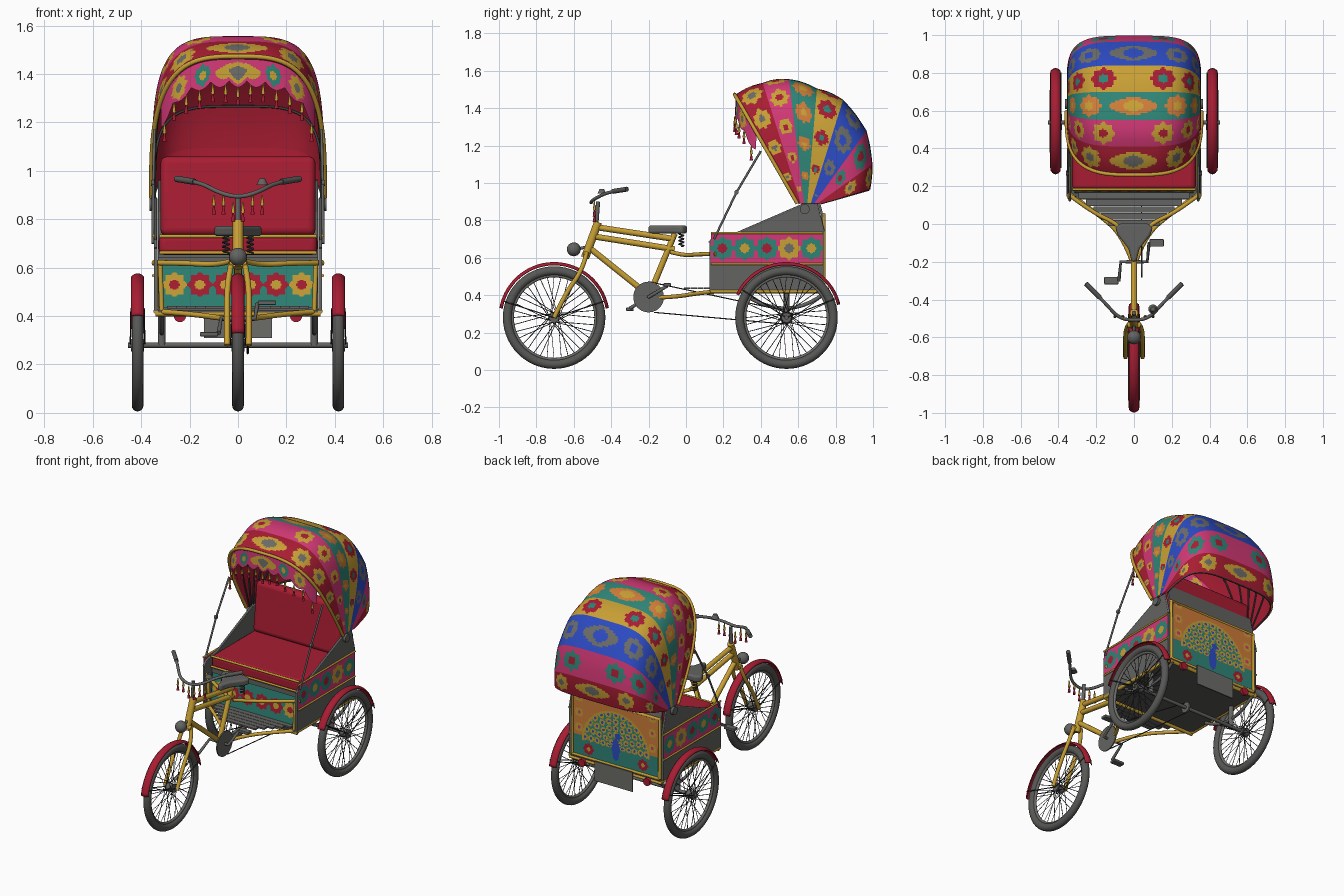
import bpy, bmesh, math
from math import sin, cos, pi, hypot, atan2
from mathutils import Vector, Matrix

if "Cube" in bpy.data.objects:
    bpy.data.objects.remove(bpy.data.objects["Cube"])

# ---- palette
COLOURS = {"crimson": (.39, .012, .032), "pink": (.64, .04, .18), "teal": (.028, .23, .18),
           "gold": (.58, .35, .035), "blue": (.025, .07, .55), "orange": (.62, .2, .04),
           "steel": (.15, .15, .14), "grey": (.125, .125, .122), "rubber": (.095, .095, .092),
           "dark": (.045, .045, .045)}
NAMES = list(COLOURS)
MATS = []
for key, rgb in COLOURS.items():
    m = bpy.data.materials.new(key)
    m.use_nodes = True
    m.diffuse_color = (*rgb, 1)
    bsdf = m.node_tree.nodes["Principled BSDF"]
    bsdf.inputs["Base Color"].default_value = (*rgb, 1)
    bsdf.inputs["Roughness"].default_value = .6
    MATS.append(m)


# ---- helpers
def finish(name, bm, mat=None, bevel=0):
    bmesh.ops.recalc_face_normals(bm, faces=bm.faces)
    me = bpy.data.meshes.new(name)
    bm.to_mesh(me)
    bm.free()
    for m in ([MATS[NAMES.index(mat)]] if mat else MATS):
        me.materials.append(m)
    ob = bpy.data.objects.new(name, me)
    bpy.context.collection.objects.link(ob)
    if bevel:
        mod = ob.modifiers.new("Bevel", 'BEVEL')
        mod.width, mod.segments = bevel, 4
    return ob


def box(name, mat, centre, size, bevel=0, tilt=0):
    bm = bmesh.new()
    bmesh.ops.create_cube(bm, size=1, matrix=Matrix.Translation(centre)
                          @ Matrix.Rotation(tilt, 4, 'X') @ Matrix.Diagonal((*size, 1)))
    return finish(name, bm, mat, bevel)


def disc(name, mat, centre, r, depth, axis='X', r2=None, n=24):
    bm = bmesh.new()
    turn = Matrix.Rotation(pi / 2, 4, {'X': 'Y', 'Y': 'X'}[axis]) if axis != 'Z' else Matrix()
    bmesh.ops.create_cone(bm, cap_ends=True, segments=n, radius1=r, radius2=r if r2 is None else r2,
                          depth=depth, matrix=Matrix.Translation(centre) @ turn)
    return finish(name, bm, mat)


def prism(name, mat, pts, push, bevel=0):
    bm = bmesh.new()
    face = bm.faces.new([bm.verts.new(p) for p in pts])
    out = bmesh.ops.extrude_face_region(bm, geom=[face])["geom"]
    bmesh.ops.translate(bm, vec=push, verts=[g for g in out if isinstance(g, bmesh.types.BMVert)])
    return finish(name, bm, mat, bevel)


def tube(name, mat, paths, r, curved=False, res=4):
    cu = bpy.data.curves.new(name, 'CURVE')
    cu.dimensions, cu.bevel_depth, cu.bevel_resolution, cu.use_fill_caps = '3D', r, res, True
    for path in paths:
        sp = cu.splines.new('NURBS' if curved else 'POLY')
        sp.points.add(len(path) - 1)
        for pt, co in zip(sp.points, path):
            pt.co = (*co, 1)
        if curved:
            sp.use_endpoint_u, sp.order_u, sp.resolution_u = True, 3, 6
    cu.materials.append(MATS[NAMES.index(mat)])
    ob = bpy.data.objects.new(name, cu)
    bpy.context.collection.objects.link(ob)
    bpy.ops.object.select_all(action='DESELECT')
    ob.select_set(True)
    bpy.context.view_layer.objects.active = ob
    bpy.ops.object.convert(target='MESH')


def both(*paths):
    return list(paths) + [[(-x, y, z) for x, y, z in p] for p in paths]


def surf(name, fn, nu, nv, rule):
    """Grid surface over u, v in 0..1, coloured per face by rule(u, v)."""
    bm = bmesh.new()
    g = [[bm.verts.new(fn(i / nu, j / nv)) for j in range(nv + 1)] for i in range(nu + 1)]
    for i in range(nu):
        for j in range(nv):
            f = bm.faces.new((g[i][j], g[i + 1][j], g[i + 1][j + 1], g[i][j + 1]))
            f.material_index = NAMES.index(rule((i + .5) / nu, (j + .5) / nv))
    return finish(name, bm)


def flower(du, dv, r):
    d = hypot(du, dv) / (r * (1 + .1 * cos(8 * atan2(dv, du))))
    return 2 if d < .42 else 1 if d < 1 else 0


def flower_row(width, height, styles, size):
    n = len(styles)

    def rule(u, v):
        k = min(int(u * n), n - 1)
        return styles[k][flower((u * n - k - .5) * width / n, (v - .5) * height, size * height)]
    return rule


def tassels(name, spots, length):
    for part, mat, top, bot, r in (("caps", "gold", 0, .55, .008), ("skirts", "crimson", .5, 1, .009)):
        bm = bmesh.new()
        for p in spots:
            mid = Vector(p) - Vector((0, 0, length * (top + bot) / 2))
            bmesh.ops.create_cone(bm, cap_ends=True, segments=10, radius1=r, radius2=r / 3,
                                  depth=length * (bot - top), matrix=Matrix.Translation(mid))
        finish(name + "_" + part, bm, mat)


# ---- wheels and mudguards
HUB = .28


def wheel(name, x, y):
    for part, mat, big, small in (("tyre", "rubber", .25, .024), ("rim", "steel", .224, .009)):
        bpy.ops.mesh.primitive_torus_add(location=(x, y, HUB), rotation=(0, pi / 2, 0), major_segments=56,
                                         minor_segments=16, major_radius=big, minor_radius=small)
        ob = bpy.context.object
        ob.name = name + "_" + part
        ob.data.materials.append(MATS[NAMES.index(mat)])
    spokes = []
    for i in range(36):
        a = i * pi / 18
        b = a + (.9 if i % 4 < 2 else -.9)
        spokes.append([(x + .022 * (-1) ** i, y + .025 * cos(b), HUB + .025 * sin(b)),
                       (x, y + .222 * cos(a), HUB + .222 * sin(a))])
    tube(name + "_spokes", "dark", spokes, .002, res=0)
    disc(name + "_hub", "grey", (x, y, HUB), .026, .055)


def mudguard(name, x, y, a0, a1):
    def fn(u, v):
        a, w = math.radians(a0 + (a1 - a0) * u), 2 * v - 1
        r = .297 - .014 * w * w
        return (x + .027 * w, y + r * cos(a), HUB + r * sin(a))
    ob = surf(name, fn, 40, 8, lambda u, v: "crimson")
    ob.modifiers.new("Thickness", 'SOLIDIFY').thickness = .005
    tube(name + "_stays", "dark", [[(x + s * .03, y, HUB), fn(t, .5 + s / 2)]
                                   for s in (-1, 1) for t in (.05, .95)], .003)


REAR, FRONT = .537, -.705
for side, s in (("left", 1), ("right", -1)):
    wheel("rear_wheel_" + side, s * .415, REAR)
    mudguard("rear_mudguard_" + side, s * .415, REAR, 14, 155)
wheel("front_wheel", 0, FRONT)
mudguard("front_mudguard", 0, FRONT, 10, 170)
tube("rear_axle", "grey", [[(-.455, REAR, HUB), (.455, REAR, HUB)]], .011)
tube("leaf_springs", "grey", both([(.315, .3, .41), (.315, REAR, .25), (.315, .74, .41)]), .01, True)
tube("spring_posts", "grey", both([(.315, REAR, HUB), (.315, REAR, .42)]), .016)

# ---- cycle frame
tube("fork", "gold", both([(.045, FRONT, HUB), (.045, -.65, .4), (.045, -.55, .54), (.025, -.53, .63)]), .012, True)
tube("head_tube", "gold", [[(0, -.54, .6), (0, -.47, .79)]], .022)
tube("fork_crown", "gold", [[(-.035, -.535, .62), (.035, -.535, .62)]], .015)
tube("main_tubes", "gold", [[(0, -.49, .765), (0, -.06, .7)], [(0, -.5, .715), (0, -.06, .645)],
                            [(0, -.525, .66), (0, -.2, .4)], [(0, -.06, .73), (0, -.2, .39)]], .016)
tube("footwell_rails", "gold", both(
    [(.02, -.08, .63), (.08, 0, .61), (.22, .06, .62), (.35, .16, .62)],
    [(.01, -.2, .385), (.06, -.06, .39), (.2, .06, .41), (.34, .16, .42)]), .011, True)
tube("floor_rails", "gold", both([(.34, .13, .42), (.34, .74, .42)],
                                 [(.322, .145, .63), (.315, .14, .42)]), .01)
tube("cross_bars", "gold", [[(-.34, y, .41), (.34, y, .41)] for y in (.14, .735)], .011)
tube("steering_stem", "grey", [[(0, -.48, .77), (0, -.47, .9)]], .011)
tube("handlebar", "grey", [[(x * s, y, z) for s, x, y, z in (
    (-1, .25, -.32, .965), (-1, .16, -.41, .955), (-1, .08, -.5, .91), (1, 0, -.51, .89),
    (1, .08, -.5, .91), (1, .16, -.41, .955), (1, .25, -.32, .965))]], .009, True)
tube("grips", "rubber", both([(.18, -.39, .955), (.255, -.315, .967)]), .013)
disc("bell", "grey", (.1, -.45, .955), .024, .025, 'Z', .012)
tassels("handlebar_tassels", [(x * .04 - .1, -.49, .9 - .03 * (x in (2, 3))) for x in range(6)], .08)
bm = bmesh.new()
bmesh.ops.create_uvsphere(bm, u_segments=20, v_segments=12, radius=.037,
                          matrix=Matrix.Translation((0, -.6, .645)))
finish("headlamp", bm, "grey")
tube("headlamp_bracket", "grey", [[(0, -.59, .645), (0, -.52, .66)]], .008)

# ---- saddle
half = [(.012, -.2), (.03, -.13), (.085, -.06), (.1, -.02), (.07, .005)]
outline = half + [(-x, y) for x, y in reversed(half)]
prism("saddle", "grey", [(x, y, .73) for x, y in outline], (0, 0, .042), .017)
coil = [(.013 * cos(t * .9), .013 * sin(t * .9), .66 + t * .0026) for t in range(29)]
tube("saddle_springs", "dark", [[(x + s * .05, y - .025, z) for x, y, z in coil] for s in (-1, 1)], .004)

# ---- drive train
CRANK = Vector((0, -.2, .39))
disc("chainring", "grey", CRANK + Vector((.04, 0, 0)), .082, .008, n=40)
disc("rear_sprocket", "grey", (.04, REAR, HUB), .035, .01)
tube("chain", "dark", [[(.04, -.2, .472), (.04, REAR, .315)], [(.04, -.17, .308), (.04, REAR, .245)]], .003)
tube("cranks", "grey", [[CRANK, CRANK + Vector((s * .07, 0, 0)), CRANK + Vector((s * .08, s * .1, s * .06))]
                        for s in (-1, 1)], .009)
for side, s in (("left", 1), ("right", -1)):
    box("pedal_" + side, "grey", CRANK + Vector((s * .12, s * .1, s * .065)), (.075, .04, .018), .004)

# ---- footwell
for i in range(5):
    y = .005 + .036 * i
    box(f"floor_slat_{i}", "grey", (0, y, .437), (.26 + 2.2 * y, .033, .01))
EDGE, MIDDLE = ("teal", "gold", "crimson"), ("teal", "crimson", "gold")
surf("footwell_panel", lambda u, v: (.63 * u - .315, .165 + .018 * v, .435 + .19 * v), 126, 38,
     flower_row(.63, .19, [EDGE, MIDDLE, MIDDLE, MIDDLE, MIDDLE, EDGE], .25))

# ---- passenger body
box("body_floor", "rubber", (0, .435, .42), (.66, .61, .012))
box("seat_base", "grey", (0, .46, .535), (.66, .53, .22))
PROFILE = [(.125, .42), (.735, .42), (.735, .74), (.7, .885), (.63, .885), (.26, .725), (.15, .71), (.125, .68)]
for side, s in (("left", 1), ("right", -1)):
    prism("side_panel_" + side, "grey", [(s * .333, y, z) for y, z in PROFILE], (s * .014, 0, 0))
    surf("side_band_" + side, lambda u, v: (s * .349, .135 + .595 * u, .57 + .16 * v), 150, 40,
         flower_row(.595, .16, [("pink", "teal", "crimson"), ("pink", "teal", "gold"), ("pink", "teal", "crimson"),
                                ("pink", "gold", "steel"), ("pink", "teal", "gold")], .36))
    disc("hood_pivot_" + side, "grey", (s * .355, .635, .86), .026, .02)
    disc("rear_reflector_" + side, "crimson", (s * .24, .75, .4), .025, .02, 'Y')
tube("band_trim", "gold", both(*[[(.35, .135, z), (.35, .733, z)] for z in (.567, .733)]), .006)
tube("armrest_edge", "grey", both([(.341, y, z) for y, z in PROFILE[2:]]), .007)
box("seat_cushion", "crimson", (0, .415, .695), (.655, .47, .085), .025)
tube("seat_piping", "gold", [[(-.325, .183, z), (.325, .183, z)] for z in (.662, .73)], .007)
box("seat_back", "crimson", (0, .655, .895), (.64, .075, .33), .028, -.12)
box("back_board", "grey", (0, .727, .63), (.66, .012, .4))
box("upper_back_board", "grey", (0, .712, .89), (.66, .012, .15), 0, .25)
box("hanging_plate", "steel", (0, .76, .375), (.28, .008, .13))


# ---- painted tail panel: a fanned bird above a flowered ground
def tail(u, v):
    x, z = .62 * u - .31, .38 * v
    r, a = hypot(x, z - .1), atan2(z - .1, x)
    if hypot(x / .028, (z - .1) / .075) < 1 or hypot(x - .015, z - .19) < .02:
        return "blue"
    if z > .1 and r < .25:
        ring = int((r - .03) / .044)
        if r > .235:
            return "gold"
        ray = (a * (5 + 2 * ring) / pi) % 1
        return ("teal", "gold", "blue")[flower((ray - .5) * .05, (r - .03) % .044 - .022, .021)]
    if z > .13:
        return ("orange", "gold", "pink")[flower(abs(x) - .27, (z - .13) % .1 - .05, .03)]
    return ("teal", "crimson", "gold")[flower(abs(x) - .2, z - .05, .035)]


surf("tail_panel", lambda u, v: (.31 - .62 * u, .74, .445 + .38 * v), 124, 76, tail)
tube("tail_frame", "gold", [[(-.322, .735, .435), (.322, .735, .435), (.322, .735, .832),
                             (-.322, .735, .832), (-.322, .735, .435)]], .011)

# ---- folding hood: gores stretched between fanned bows
CREST = [(.262, 1.47), (.41, 1.535), (.55, 1.555), (.7, 1.505), (.84, 1.445), (.965, 1.28), (.997, 1.1), (.985, .965)]
GORES = [("crimson", "gold", "steel"), ("pink", "gold", "crimson"), ("teal", "orange", "gold"),
         ("gold", "crimson", "teal"), ("blue", "steel", "blue"), ("pink", "teal", "crimson"),
         ("crimson", "gold", "steel")]


def bow(k, t, shrink=1.0, swell=0.0):
    a, p = pi * t, 3.2 + .4 * min(k, 2)
    r = shrink * (abs(cos(a)) ** p + abs(sin(a)) ** p) ** (-1 / p)
    base = Vector((0, .595 + .018 * k, .89))
    rise = Vector((0, *CREST[k])) - base
    return base + rise * r * sin(a) * (1 + swell) + Vector((.356 * r * cos(a), 0, 0))


for k, style in enumerate(GORES):
    def skin(u, v, shrink=1.0):
        swell = .014 * sin(pi * v)
        return bow(k, u, shrink, swell).lerp(bow(k + 1, u, shrink, swell), v)

    N = 160
    run = [0]
    for i in range(N):
        run.append(run[-1] + (skin((i + 1) / N, .5) - skin(i / N, .5)).length)

    def motif(u, v):
        s = abs(run[int(u * N)] - run[N] / 2)
        wide = (skin(u, 1) - skin(u, 0)).length
        if wide < .03:
            return style[0]
        dv, odd = (v - .5) * wide, k % 2
        if s < .13 and not odd:      # long medallion on the crown
            d = s / .125 + (dv / (.34 * wide)) ** 2
            return style[2 if d < .42 else 1 if d < 1 else 0]
        start = .16 if odd else .24
        centre = start + .17 * max(0, round((s - start) / .17))
        return style[flower((s - centre) * .9, dv, min(.38 * wide, .058))]

    surf(f"hood_gore_{k}", skin, N, 16, motif)
    surf(f"hood_lining_{k}", lambda u, v: skin(u, v, .98), 48, 4, lambda u, v: "crimson")
tube("hood_ribs", "dark", [[bow(k, i / 48, .965) for i in range(49)] for k in (1, 2, 3, 4, 5, 7)], .005)
tube("hood_front_piping", "gold", [[bow(0, i / 64, 1.005) for i in range(65)]], .01)
tube("hood_braces", "grey", both([(.352, .15, .7), (.35, .27, .95), (.345, .4, 1.17)]), .006)
for side, s in (("left", 1), ("right", -1)):
    disc("brace_joint_" + side, "grey", (s * .352, .27, .95), .012, .015)


# ---- scalloped valance and tassels
def valance(u, v):
    p = bow(0, .2 + .6 * u, .985)
    drop = .09 + .025 * abs(sin(u * 9 * pi))
    return p + Vector((0, -.006 * v, -drop * v))


def valance_paint(u, v):
    across, down = abs(u - .5) * .85, (v - .5) * .1
    if across < .13:
        d = across / .12 + (down / .04) ** 2
        return "steel" if d < .4 else "gold" if d < 1 else "pink"
    return (("pink", "teal", "gold")[flower(across - .18, down, .037)] if across < .235
            else ("pink", "gold", "steel")[flower(across - .3, down, .04)])


surf("valance", valance, 180, 24, valance_paint)
tassels("valance_tassels", [valance((i + .5) / 13, 1) for i in range(13)], .075)

# ---- smooth shading with crisp edges
bpy.ops.object.select_all(action='DESELECT')
for ob in bpy.context.collection.objects:
    if ob.type == 'MESH':
        ob.select_set(True)
        bpy.context.view_layer.objects.active = ob
bpy.ops.object.shade_smooth_by_angle(angle=.7)
